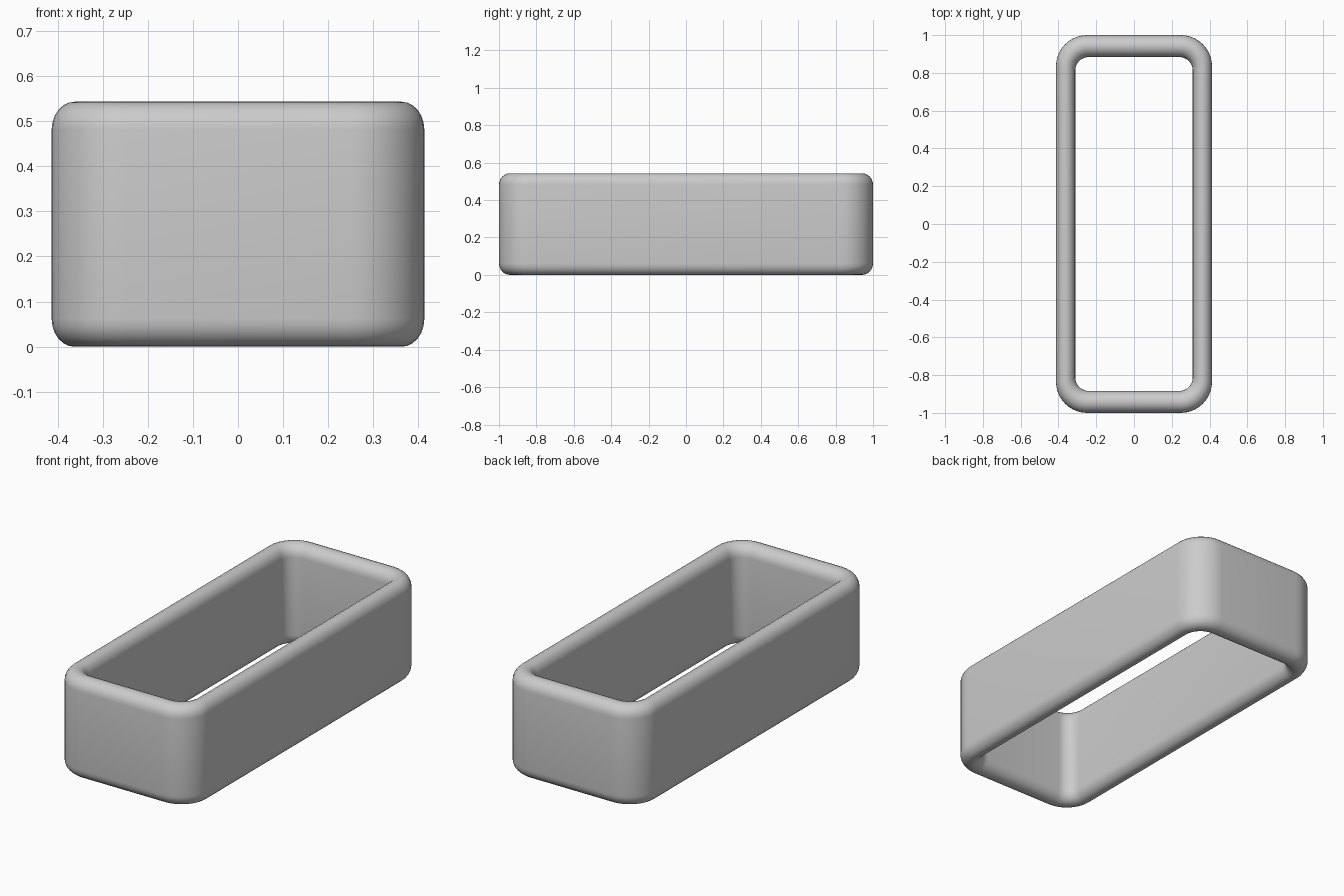
import bpy, bmesh
from math import sin, cos, pi

if "Cube" in bpy.data.objects:
    bpy.data.objects.remove(bpy.data.objects["Cube"])

HEIGHT, EDGE = 0.543, 0.062
OUTER = (0.413, 1.0, 0.165)     # half width, half length, corner radius
INNER = (0.311, 0.884, 0.072)
CORNER_STEPS, EDGE_STEPS = 10, 12


def rounded_rect(t):
    """Plan outline blended from the outer wall (t=0) to the inner wall (t=1)."""
    hx, hy, r = (a + (b - a) * t for a, b in zip(OUTER, INNER))
    pts = []
    for k, (sx, sy) in enumerate(((1, 1), (-1, 1), (-1, -1), (1, -1))):
        for i in range(CORNER_STEPS + 1):
            a = (k + i / CORNER_STEPS) * pi / 2
            pts.append((sx * (hx - r) + r * cos(a), sy * (hy - r) + r * sin(a)))
    return pts


# wall cross-section: rounded top rim, then rounded bottom rim
profile = []
for base, start in ((HEIGHT - EDGE, 0), (EDGE, pi)):
    for i in range(EDGE_STEPS + 1):
        a = start + pi * i / EDGE_STEPS
        profile.append(((1 - cos(a)) / 2, base + EDGE * sin(a)))

# sweep the cross-section round the rectangular band
bm = bmesh.new()
rings = [[bm.verts.new((x, y, z)) for x, y in rounded_rect(t)] for t, z in profile]
for j, ring in enumerate(rings):
    nxt = rings[(j + 1) % len(rings)]
    for i in range(len(ring)):
        n = (i + 1) % len(ring)
        bm.faces.new((ring[i], ring[n], nxt[n], nxt[i]))
bmesh.ops.recalc_face_normals(bm, faces=bm.faces)
for f in bm.faces:
    f.smooth = True

mesh = bpy.data.meshes.new("strap_loop")
bm.to_mesh(mesh)
bm.free()
bpy.context.collection.objects.link(bpy.data.objects.new("strap_loop", mesh))
